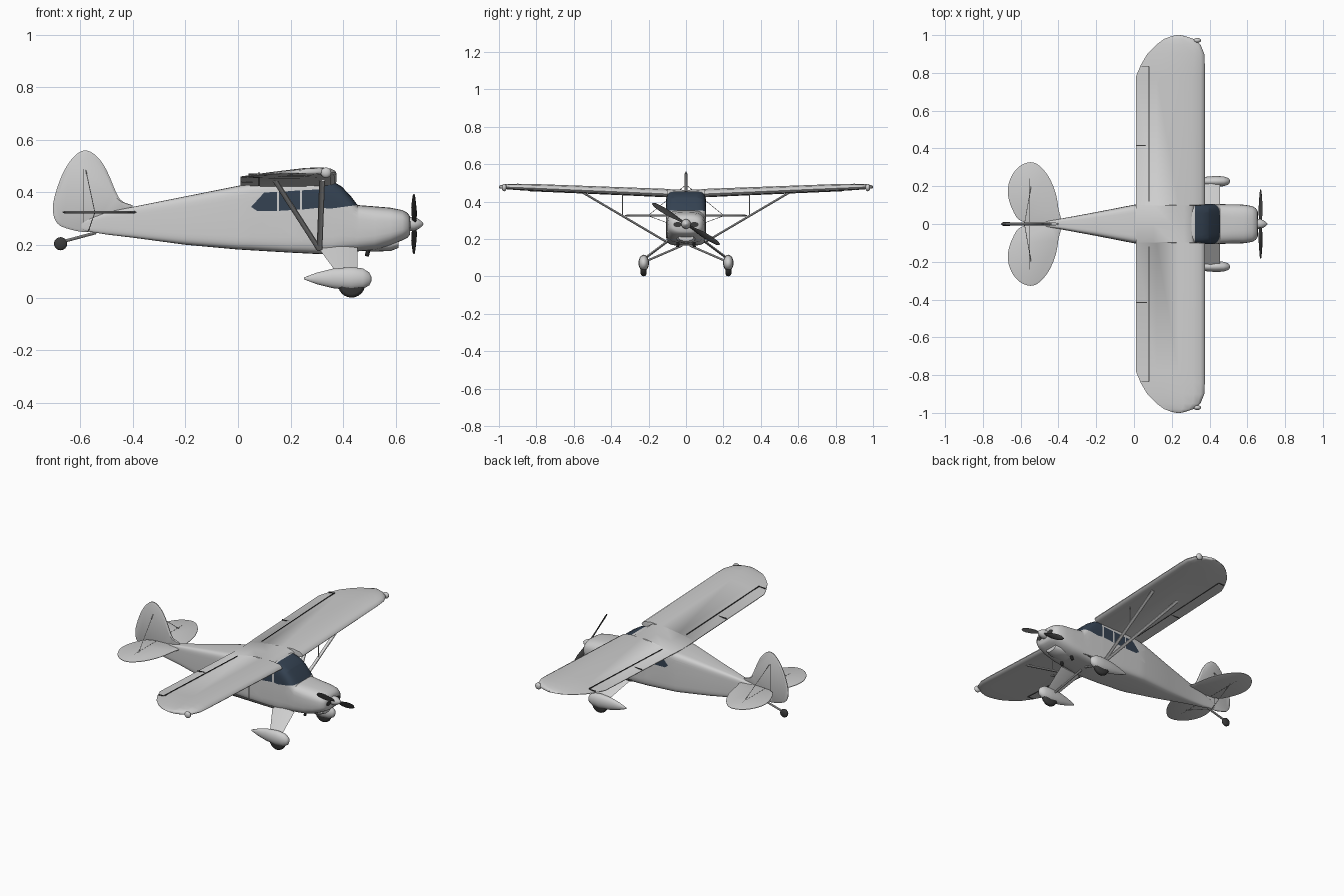
import bpy, bmesh, math
from mathutils import Vector as V

if "Cube" in bpy.data.objects:
    bpy.data.objects.remove(bpy.data.objects["Cube"])


def material(name, r, g, b):
    m = bpy.data.materials.new(name)
    m.diffuse_color = (r, g, b, 1)
    m.use_nodes = True
    m.node_tree.nodes["Principled BSDF"].inputs["Base Color"].default_value = m.diffuse_color
    return m


WHITE = material("light grey paint", 0.62, 0.62, 0.62)
GLASS = material("dark blue glass", 0.035, 0.055, 0.085)
BLACK = material("dark rubber", 0.045, 0.045, 0.045)


def finish(name, bm, mats, angle=35):
    bmesh.ops.recalc_face_normals(bm, faces=bm.faces)
    me = bpy.data.meshes.new(name)
    bm.to_mesh(me)
    bm.free()
    for m in mats:
        me.materials.append(m)
    ob = bpy.data.objects.new(name, me)
    bpy.context.collection.objects.link(ob)
    bpy.ops.object.select_all(action='DESELECT')
    bpy.context.view_layer.objects.active = ob
    ob.select_set(True)
    bpy.ops.object.shade_smooth_by_angle(angle=math.radians(angle))
    return ob


def loft_bm(rings):
    bm = bmesh.new()
    vs = [[bm.verts.new(p) for p in r] for r in rings]
    n = len(vs[0])
    for a, b in zip(vs, vs[1:]):
        for i in range(n):
            bm.faces.new((a[i], a[(i + 1) % n], b[(i + 1) % n], b[i]))
    bm.faces.new(vs[0])
    bm.faces.new(vs[-1])
    return bm


def loft(name, rings, mat=WHITE, angle=35):
    return finish(name, loft_bm(rings), [mat], angle)


def circle(n):
    return [(math.cos(2 * math.pi * i / n), math.sin(2 * math.pi * i / n)) for i in range(n)]


def rod(name, a, b, r, rx=None, mat=WHITE):
    # rod between two points, rx is the half width along x
    a, b = V(a), V(b)
    d = (b - a).normalized()
    u = V((1, 0, 0)) if abs(d.x) < 0.9 else V((0, 1, 0))
    u = (u - d * u.dot(d)).normalized()
    w = d.cross(u)
    return loft(name, [[p + u * c * (rx or r) + w * s * r for c, s in circle(10)] for p in (a, b)], mat)


def spin_x(name, profile, y, z, mat=WHITE, n=20):
    # body along x from (x, radius z, radius y, z offset)
    return loft(name, [[(x, y + c * ry, z + o + s * rz) for c, s in circle(n)]
                       for x, rz, ry, o in profile], mat, 50)


def wheel(name, x, y, z, r, w):
    prof = [(-w, r * .75), (-w * .6, r * .95), (0, r), (w * .6, r * .95), (w, r * .75)]
    return loft(name, [[(x + c * q, y + o, z + s * q) for c, s in circle(24)] for o, q in prof], BLACK, 50)


def smooth_outline(pts, steps=4):
    out, n = [], len(pts)
    for i in range(n):
        p0, p1, p2, p3 = (V(pts[(i + k) % n]) for k in (-1, 0, 1, 2))
        for s in range(steps):
            t = s / steps
            out.append(.5 * (2 * p1 + (p2 - p0) * t + (2 * p0 - 5 * p1 + 4 * p2 - p3) * t * t
                             + (3 * p1 - p0 - 3 * p2 + p3) * t ** 3))
    return out


def surface(name, pts, half, place):
    # thin tail surface with a narrowed rim
    o = smooth_outline(pts)
    mid = sum(o, V((0, 0))) / len(o)
    rings = [[place(*(mid + (p - mid) * k), h) for p in o]
             for k, h in ((.93, -half), (1, -half * .3), (1, half * .3), (.93, half))]
    return loft(name, rings, WHITE, 30)


# fuselage: x, bottom, top, half width, squareness
STATIONS = [(-.61, .258, .285, .006, 3), (-.50, .24, .325, .014, 4), (-.40, .228, .345, .026, 5),
            (-.2, .201, .385, .063, 6), (0, .183, .425, .102, 7), (.05, .18, .434, .105, 7),
            (.2, .171, .45, .108, 7), (.32, .165, .455, .108, 6), (.36, .167, .443, .107, 6),
            (.395, .17, .422, .107, 5), (.43, .174, .385, .106, 4.5), (.455, .176, .352, .105, 4),
            (.52, .18, .347, .104, 3.4), (.58, .198, .342, .102, 3.2), (.625, .218, .333, .095, 3),
            (.645, .228, .322, .084, 2.8), (.655, .24, .308, .068, 2.6)]


def section(x, zb, zt, hw, n):
    f = lambda c, h: math.copysign(abs(c) ** (2 / n), c) * h
    return [(x, f(c, hw), (zb + zt) / 2 + f(s, (zt - zb) / 2)) for c, s in circle(40)]


body = loft_bm([section(*s) for s in STATIONS])
# windows cut into the shell from convex x-z outlines
WINDOWS = [[(.05, .345), (.072, .33), (.148, .33), (.148, .402), (.10, .4)],
           [(.156, .33), (.235, .335), (.235, .408), (.156, .402)],
           [(.243, .335), (.31, .342), (.31, .412), (.243, .408)],
           [(.322, .342), (.348, .338), (.46, .353), (.46, .47), (.322, .47)]]
for poly in WINDOWS:
    edges = list(zip(poly, poly[1:] + poly[:1]))
    for (x0, z0), (x1, z1) in edges:
        near = [f for f in body.faces if 0 <= f.calc_center_median().x <= .52]
        geom = list({g for f in near for g in (f, *f.edges, *f.verts)})
        bmesh.ops.bisect_plane(body, geom=geom, dist=1e-5, plane_co=(x0, 0, z0),
                               plane_no=(z1 - z0, 0, x0 - x1))
    for f in body.faces:
        c = f.calc_center_median()
        if all((b[0] - a[0]) * (c.z - a[1]) - (b[1] - a[1]) * (c.x - a[0]) > 0 for a, b in edges):
            f.material_index = 1
finish("fuselage", body, [WHITE, GLASS], 40)

# wing: span station, trailing edge, leading edge, thickness
SPAN = [(.0, .01, .32, 1), (.098, .01, .32, 1), (.1, .01, .375, 1), (.78, .01, .375, .85),
        (.84, .035, .375, .8), (.90, .07, .372, .75), (.95, .12, .352, .65),
        (.98, .16, .315, .5), (.995, .2, .27, .35), (1.0, .225, .245, .2)]
FOIL = [(0, 0), (.015, .011), (.06, .021), (.18, .029), (.38, .029), (.7, .017), (1, .002),
        (1, -.002), (.7, -.01), (.38, -.014), (.18, -.014), (.06, -.012), (.015, -.007)]


def wing_mid(x, y):
    return .431 + .043 * abs(y) + .03 * (x - .19)


def wing_ring(y, te, le, k):
    return [(le - (le - te) * u, y, wing_mid(le - (le - te) * u, y) + h * k) for u, h in FOIL]


loft("wing", [wing_ring(-y, *r) for y, *r in SPAN[:0:-1]] + [wing_ring(*s) for s in SPAN], WHITE, 40)


def seam(name, a, b, up, down, w=.002):
    # narrow dark gap running through a thin surface
    (x0, y0), (x1, y1) = a, b
    d = (V(b) - V(a)).normalized() * w
    rings = []
    for x, y in (a, b):
        z = wing_mid(x, y)
        rings.append([(x + d.y, y - d.x, z + up(y)), (x - d.y, y + d.x, z + up(y)),
                      (x - d.y, y + d.x, z - down), (x + d.y, y - d.x, z - down)])
    loft(name, rings, BLACK)


for s, side in ((1, "left"), (-1, "right")):
    # control surface gaps
    top = lambda y: .0155 - .0022 * abs(y)
    seam(side + "_flap_gap", (.08, s * .12), (.08, s * .42), top, .0085)
    seam(side + "_aileron_gap", (.08, s * .42), (.08, s * .835), top, .0085)
    seam(side + "_aileron_inner_gap", (.013, s * .415), (.08, s * .415), lambda y: .009, .006)
    seam(side + "_aileron_tip_gap", (.04, s * .835), (.08, s * .835), lambda y: .009, .006)
    # wing struts
    for part, x in (("front", .32), ("rear", .14)):
        rod(f"{side}_{part}_strut", (.31, s * .1, .182), (x, s * .55, .447), .006, .011)
    rod(side + "_jury_strut", (.315, s * .34, .325), (.315, s * .34, .435), .003)
    # wing tip light
    spin_x(side + "_tip_light", [(.335 + .02 * math.cos(a), .02 * math.sin(a) + 1e-4, .013 * math.sin(a) + 1e-4, 0)
                                 for a in [math.pi * i / 8 for i in range(9)]], s * .972, .475)
    # landing gear leg, brace, fairing and wheel
    loft(side + "_gear_leg", [[(x, s * y, z + o) for x, o in
                               ((a, 0), ((a + b) / 2, .008), (b, 0), ((a + b) / 2, -.008))]
                              for a, b, y, z in ((.305, .455, .095, .19), (.375, .455, .222, .095))])
    rod(side + "_gear_brace", (.37, s * .02, .165), (.41, s * .205, .085), .006)
    spin_x(side + "_wheel_fairing",
           [(.252, .004, .003, 0), (.3, .022, .013, 0), (.36, .037, .022, 0), (.43, .044, .028, -.001),
            (.475, .039, .026, -.001), (.5, .024, .017, -.002), (.508, .008, .006, -.002)], s * .226, .073)
    wheel(side + "_wheel", .432, s * .226, .052, .052, .016)
    # tailplane with elevator gap
    surface(side + "_tailplane", [(-.4, 0), (-.4, .08), (-.42, .18), (-.465, .27), (-.53, .325), (-.6, .31),
                                  (-.65, .25), (-.668, .17), (-.645, .08), (-.585, .01)], .005,
            lambda x, y, h, s=s: (x, s * y, .325 + h))
    rod(side + "_elevator_gap", (-.552, s * .01, .325), (-.552, s * .24, .325), .0056, .002, BLACK)
    # tail bracing wires
    rod(side + "_upper_tail_wire", (-.58, 0, .49), (-.545, s * .2, .327), .0015)
    rod(side + "_lower_tail_wire", (-.57, 0, .25), (-.545, s * .2, .323), .0015)
    # cowl intake
    spin_x(side + "_intake", [(.648, .014, .022, 0), (.657, .014, .022, 0)], s * .045, .277, BLACK)
    # exhaust pipe
    rod(side + "_exhaust", (.5, s * .04, .2), (.49, s * .045, .158), .008, mat=BLACK)

# fin and rudder
surface("fin", [(-.40, .343), (-.45, .375), (-.5, .485), (-.54, .54), (-.585, .56), (-.63, .53), (-.67, .465),
                (-.7, .375), (-.703, .32), (-.685, .28), (-.64, .26), (-.57, .25), (-.5, .28)], .007,
        lambda x, z, h: (x, h, z))
rod("rudder_gap", (-.587, 0, .26), (-.587, 0, .49), .0076, .002, BLACK)
rod("rudder_horn_gap", (-.587, 0, .49), (-.508, 0, .49), .0068, .0015, BLACK)

# tail wheel
rod("tail_spring", (-.54, 0, .247), (-.67, 0, .212), .006)
wheel("tail_wheel", -.675, 0, .205, .025, .01)

# cowl scoop below the engine
spin_x("engine_scoop", [(.46, .006, .03, .004), (.5, .02, .05, 0), (.58, .024, .05, .006),
                        (.61, .018, .04, .012)], 0, .195)

# spinner and propeller
spin_x("spinner", [(.645, .026, .026, 0), (.67, .026, .026, 0), (.685, .02, .02, 0), (.698, .011, .011, 0),
                   (.706, .001, .001, 0)], 0, .28)
out = V((0, -.853, .522))
for s, name in ((1, "upper_blade"), (-1, "lower_blade")):
    rings = []
    for r, w, pitch in ((.01, .008, 60), (.05, .012, 50), (.1, .018, 38), (.15, .017, 28), (.195, .012, 20), (.211, .004, 18)):
        a = math.radians(pitch)
        chord = V((math.sin(a), 0, 0)) + V((1, 0, 0)).cross(out) * math.cos(a) * s
        thick = out.cross(chord).normalized()
        rings.append([V((.67, 0, .28)) + out * r * s + chord * w * c + thick * .0035 * t for c, t in circle(10)])
    loft("propeller_" + name, rings, BLACK, 50)
